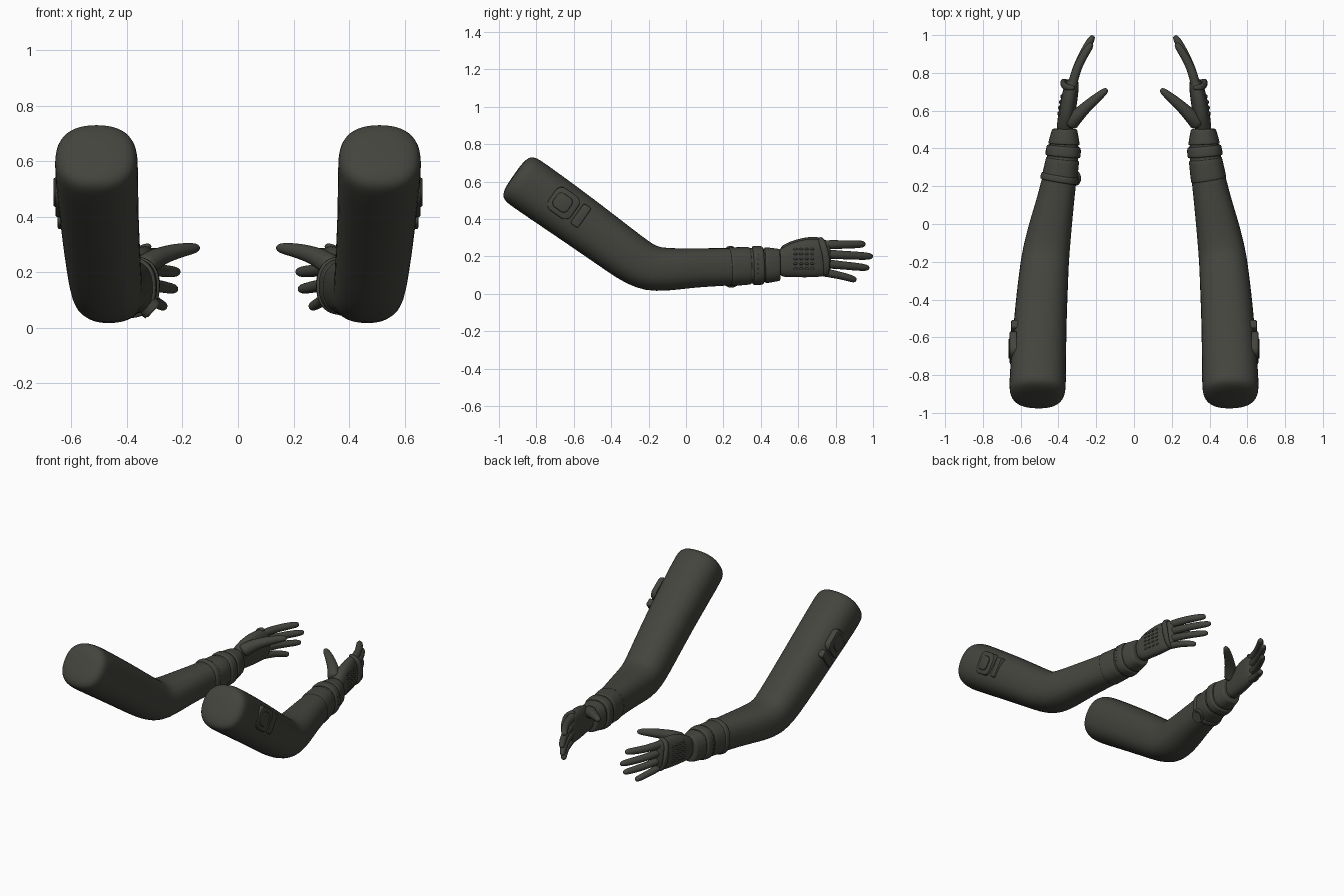
import bpy, bmesh, math
from mathutils import Vector, Matrix

cube = bpy.data.objects.get("Cube")
if cube:
    bpy.data.objects.remove(cube, do_unlink=True)

mat = bpy.data.materials.new("dark_olive_grey")
mat.use_nodes = True
COLOUR = (0.057, 0.058, 0.048, 1)
mat.diffuse_color = COLOUR
bsdf = mat.node_tree.nodes["Principled BSDF"]
bsdf.inputs["Base Color"].default_value = COLOUR
bsdf.inputs["Roughness"].default_value = 0.8


def finish(name, bm, mirror=True, subsurf=0):
    """Turn a bmesh into a smooth object, paired across x = 0."""
    bmesh.ops.recalc_face_normals(bm, faces=bm.faces[:])
    mesh = bpy.data.meshes.new(name)
    bm.to_mesh(mesh)
    bm.free()
    mesh.materials.append(mat)
    ob = bpy.data.objects.new(name, mesh)
    bpy.context.collection.objects.link(ob)
    bpy.ops.object.select_all(action='DESELECT')
    ob.select_set(True)
    bpy.context.view_layer.objects.active = ob
    if subsurf:
        bpy.ops.object.shade_smooth()
        ob.modifiers.new("smooth", 'SUBSURF').levels = subsurf
        ob.modifiers["smooth"].render_levels = subsurf
    else:
        bpy.ops.object.shade_smooth_by_angle(angle=math.radians(40))
    if mirror:
        ob.modifiers.new("pair", 'MIRROR').use_mirror_merge = False
    return ob


def loft(bm, rings, sides=24, power=2.4, ref=(0, 0, 1)):
    """Skin superellipse sections (x, y, z, half width, half height) along a path."""
    pts = [Vector(r[:3]) for r in rings]
    loops = []
    for i, r in enumerate(rings):
        t = (pts[min(i + 1, len(pts) - 1)] - pts[max(i - 1, 0)]).normalized()
        side = t.cross(Vector(ref)).normalized()
        up = side.cross(t)
        loop = []
        for k in range(sides):
            a = math.tau * k / sides
            c, s = math.cos(a), math.sin(a)
            u = math.copysign(abs(c) ** (2 / power), c) * r[3]
            v = math.copysign(abs(s) ** (2 / power), s) * r[4]
            loop.append(bm.verts.new(pts[i] + side * u + up * v))
        loops.append(loop)
    for a, b in zip(loops, loops[1:]):
        for k in range(sides):
            n = (k + 1) % sides
            bm.faces.new((a[k], a[n], b[n], b[k]))
    bm.faces.new(loops[0])
    bm.faces.new(loops[-1])


def section_at(rings, y):
    """Interpolate a section of a limb at a given y."""
    for a, b in zip(rings, rings[1:]):
        if a[1] <= y <= b[1]:
            f = (y - a[1]) / (b[1] - a[1])
            return [p + (q - p) * f for p, q in zip(a, b)]
    return list(rings[-1])


def surface_x(rings, y, z, power=2.4):
    """Outer side of a limb at a given y and z."""
    x, _, cz, hw, hh = section_at(rings, y)
    return x + hw * max(0, 1 - abs((z - cz) / hh) ** power) ** (1 / power)


# Sleeve: rounded shoulder end, upper arm, elbow and forearm
AXIS = Vector((-0.02, 0.82, -0.574)).normalized()
END = Vector((0.512, -0.91, 0.63))
arm = [(*(END + AXIS * s), 0.152 * k, 0.147 * k)
       for s, k in ((-0.012, 0.4), (-0.006, 0.72), (0.008, 0.9), (0.035, 0.98), (0.08, 1))]
arm += [
    (0.50, -0.56, 0.385, 0.142, 0.14),
    (0.484, -0.34, 0.222, 0.135, 0.132),
    (0.477, -0.26, 0.168, 0.131, 0.13),
    (0.471, -0.19, 0.134, 0.128, 0.124),
    (0.458, -0.10, 0.13, 0.122, 0.115),
    (0.44, 0.0, 0.136, 0.113, 0.108),
    (0.42, 0.1, 0.141, 0.102, 0.104),
    (0.398, 0.22, 0.144, 0.092, 0.101),
    (0.378, 0.34, 0.15, 0.085, 0.097),
    (0.371, 0.42, 0.153, 0.08, 0.092),
    (0.367, 0.5, 0.155, 0.061, 0.08),
]
bm = bmesh.new()
loft(bm, arm)
finish("sleeve", bm, subsurf=1)


def band(name, y0, y1, grow, mirror=True):
    """Raised ring around the forearm."""
    rings = []
    for y, g in ((y0, -0.004), (y0 + 0.003, grow * 0.8), (y0 + 0.012, grow),
                 (y1 - 0.012, grow), (y1 - 0.003, grow * 0.8), (y1, -0.004)):
        x, _, z, hw, hh = section_at(arm, y)
        rings.append((x, y, z, hw + g, hh + g))
    if not mirror:
        rings = [(-r[0], *r[1:]) for r in rings]
    bm = bmesh.new()
    loft(bm, rings, 32)
    return finish(name, bm, mirror, 1)


band("sleeve_hem", 0.23, 0.345, 0.004)
band("wrist_strap", 0.355, 0.415, 0.011)
band("glove_cuff", 0.42, 0.505, 0.006)

# Glove palm, standing on edge with the thumb side up
palm = [
    (0.367, 0.48, 0.157, 0.045, 0.07),
    (0.364, 0.53, 0.166, 0.044, 0.078),
    (0.356, 0.58, 0.182, 0.045, 0.096),
    (0.345, 0.65, 0.191, 0.045, 0.104),
    (0.334, 0.71, 0.193, 0.041, 0.103),
    (0.324, 0.75, 0.192, 0.034, 0.097),
    (0.318, 0.775, 0.192, 0.02, 0.08),
]
bm = bmesh.new()
loft(bm, palm)
finish("glove_palm", bm, subsurf=1)


def finger(name, base, mid, tip, r0, r1):
    """Curved tapering finger with slight joints and a round tip."""
    a, b, c = Vector(base), Vector(mid), Vector(tip)
    rings = []
    for f in (0, 0.15, 0.3, 0.45, 0.6, 0.75, 0.88, 0.96, 1):
        p = a * (1 - f) ** 2 + b * 2 * f * (1 - f) + c * f ** 2
        r = r0 + (r1 - r0) * f
        r *= 1 + 0.05 * math.cos(f * 6 * math.pi)
        r *= {0.96: 0.8, 1: 0.42}.get(f, 1)
        rings.append((*p, r, r))
    bm = bmesh.new()
    loft(bm, rings, 14, 2)
    finish(name, bm, subsurf=1)


# Fingers: name, base z, tip (x, y, z), radius
for name, z, tip, r in (
    ("index_finger", 0.262, (0.222, 0.957, 0.266), 0.026),
    ("middle_finger", 0.213, (0.214, 0.998, 0.2), 0.026),
    ("ring_finger", 0.163, (0.222, 0.978, 0.138), 0.025),
    ("little_finger", 0.117, (0.262, 0.908, 0.073), 0.023),
):
    base = (0.328, 0.72, z)
    mid = (0.312, 0.84, z * 0.6 + tip[2] * 0.4)
    finger(name, base, mid, tip, r, r * 0.8)
finger("thumb", (0.342, 0.525, 0.215), (0.285, 0.6, 0.275), (0.14, 0.714, 0.288), 0.045, 0.02)

# Knuckle guard wrapped over the back of the hand
bm = bmesh.new()
loft(bm, [(0.31, 0.72, 0.293, 0.012, 0.01),
          (0.345, 0.722, 0.292, 0.012, 0.016),
          (0.37, 0.73, 0.268, 0.013, 0.018),
          (0.376, 0.742, 0.23, 0.014, 0.019),
          (0.376, 0.75, 0.19, 0.014, 0.019),
          (0.37, 0.752, 0.15, 0.013, 0.018),
          (0.355, 0.75, 0.112, 0.012, 0.015),
          (0.32, 0.745, 0.094, 0.011, 0.01)], 16, ref=(0, 1, 0))
finish("knuckle_guard", bm, subsurf=1)


def beads(name, limb, ys, zs, size):
    """Small raised grips on the outer side of a limb."""
    bm = bmesh.new()
    for y in ys:
        for z in zs:
            m = Matrix.Translation((surface_x(limb, y, z), y, z)) @ Matrix.Diagonal((*size, 1))
            bmesh.ops.create_uvsphere(bm, u_segments=10, v_segments=6, radius=1, matrix=m)
    finish(name, bm)


beads("hand_grips", palm, (0.585, 0.615, 0.645, 0.675),
      [0.135 + 0.026 * i for i in range(5)], (0.006, 0.011, 0.006))
beads("strap_studs", arm, (0.385,), (0.11, 0.135, 0.16, 0.185, 0.21), (0.014, 0.006, 0.006))


# Shoulder pocket: framed pad and a strip, set along the upper arm
def plate(bm, centre, length, width, depth, corner):
    out = Vector((1, 0, 0))
    along = (AXIS - out * AXIS.dot(out)).normalized()
    rot = Matrix((along, out.cross(along), out)).transposed().to_4x4()
    m = Matrix.Translation(centre) @ rot
    new = bmesh.ops.create_cube(bm, size=1)["verts"]
    bmesh.ops.scale(bm, vec=(length, width, depth), verts=new)
    upright = [e for e in {e for v in new for e in v.link_edges}
               if abs(e.verts[0].co.z - e.verts[1].co.z) > depth / 2]
    made = bmesh.ops.bevel(bm, geom=upright, offset=corner, segments=4, affect='EDGES', profile=0.5)
    verts = {v for v in new if v.is_valid} | set(made["verts"])
    rim = [e for e in {e for v in verts for e in v.link_edges}
           if all(v.co.z > depth * 0.49 for v in e.verts)]
    made = bmesh.ops.bevel(bm, geom=rim, offset=0.006, segments=2, affect='EDGES', profile=0.5)
    verts = {v for v in verts if v.is_valid} | set(made["verts"])
    bmesh.ops.transform(bm, matrix=m, verts=list(verts))


for name, centre, size in (
    ("pocket_frame", (0.640, -0.655, 0.485), (0.15, 0.145, 0.036, 0.04)),
    ("pocket_panel", (0.646, -0.66, 0.488), (0.095, 0.09, 0.038, 0.028)),
    ("pocket_strip", (0.632, -0.562, 0.418), (0.05, 0.13, 0.036, 0.012)),
):
    bm = bmesh.new()
    plate(bm, centre, *size)
    finish(name, bm)

# Wrist watch on the right arm only, face turned in and down
band("watch_band", 0.222, 0.262, 0.011, mirror=False)
x, y, z, hw, hh = section_at(arm, 0.242)
facing = Vector((0.72, 0, -0.69))
turn = facing.to_track_quat('Z', 'Y').to_matrix().to_4x4()
for name, radius, reach in (("watch_case", 0.042, 0.108), ("watch_face", 0.032, 0.112)):
    bm = bmesh.new()
    place = Matrix.Translation(Vector((-x, y, z)) + facing * reach) @ turn
    bmesh.ops.create_cone(bm, cap_ends=True, segments=28, radius1=radius,
                          radius2=radius * 0.93, depth=0.026, matrix=place)
    finish(name, bm, mirror=False)
